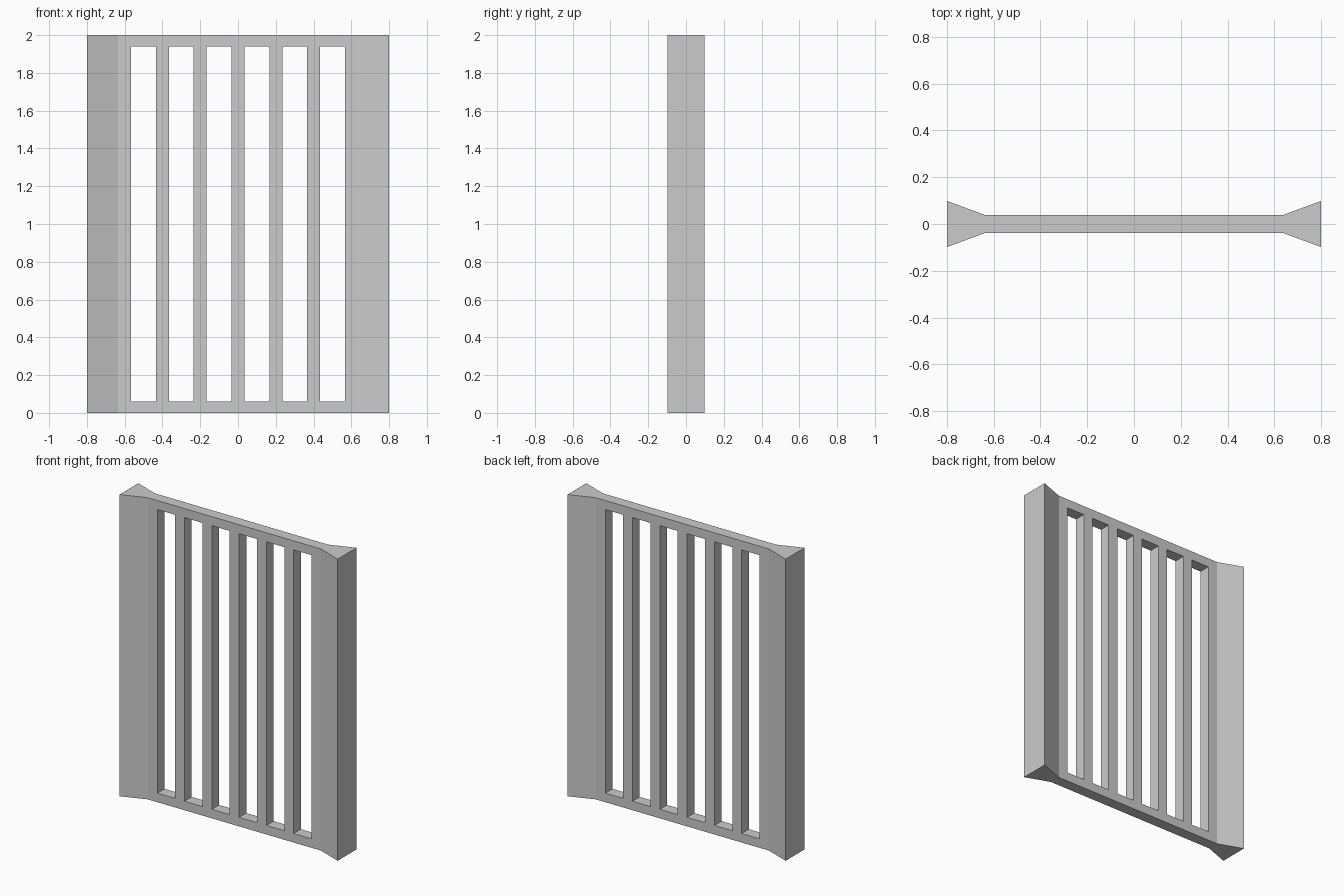
import bpy, bmesh

if "Cube" in bpy.data.objects:
    bpy.data.objects.remove(bpy.data.objects["Cube"])

HEIGHT, RAIL = 2.0, 0.06          # overall height, top/bottom rail height
HALF_W, FLARE_X = 0.8, 0.635      # outer edge, start of the flared posts
THIN, WIDE = 0.0375, 0.0985       # half depth of the panel and of the post ends
SLOTS, PITCH, SLOT_W = 6, 0.2, 0.131


def half_depth(x):
    t = max(0.0, (abs(x) - FLARE_X) / (HALF_W - FLARE_X))
    return THIN + (WIDE - THIN) * t


# Column and row lines of the panel
centres = [(i - (SLOTS - 1) / 2) * PITCH for i in range(SLOTS)]
edges = [c + s * SLOT_W / 2 for c in centres for s in (-1, 1)]
xs = [-HALF_W, -FLARE_X] + edges + [FLARE_X, HALF_W]
zs = [0, RAIL, HEIGHT - RAIL, HEIGHT]

# Front sheet, leaving the slots open
bm = bmesh.new()
grid = [[bm.verts.new((x, -half_depth(x), z)) for z in zs] for x in xs]
for i in range(len(xs) - 1):
    is_slot = i >= 2 and i % 2 == 0 and i < 2 + 2 * SLOTS
    for j in range(len(zs) - 1):
        if is_slot and j == 1:
            continue
        bm.faces.new((grid[i][j], grid[i + 1][j],
                      grid[i + 1][j + 1], grid[i][j + 1]))

# Extrude to the back sheet, following the flare of the posts
res = bmesh.ops.extrude_face_region(bm, geom=bm.faces[:], use_keep_orig=True)
for v in res["geom"]:
    if isinstance(v, bmesh.types.BMVert):
        v.co.y = half_depth(v.co.x)
bmesh.ops.recalc_face_normals(bm, faces=bm.faces[:])

# Merge coplanar faces so rails and bars are clean
bmesh.ops.dissolve_limit(bm, angle_limit=0.01, verts=bm.verts[:], edges=bm.edges[:])

mesh = bpy.data.meshes.new("barred_panel")
bm.to_mesh(mesh)
bm.free()
panel = bpy.data.objects.new("barred_panel", mesh)
bpy.context.collection.objects.link(panel)
